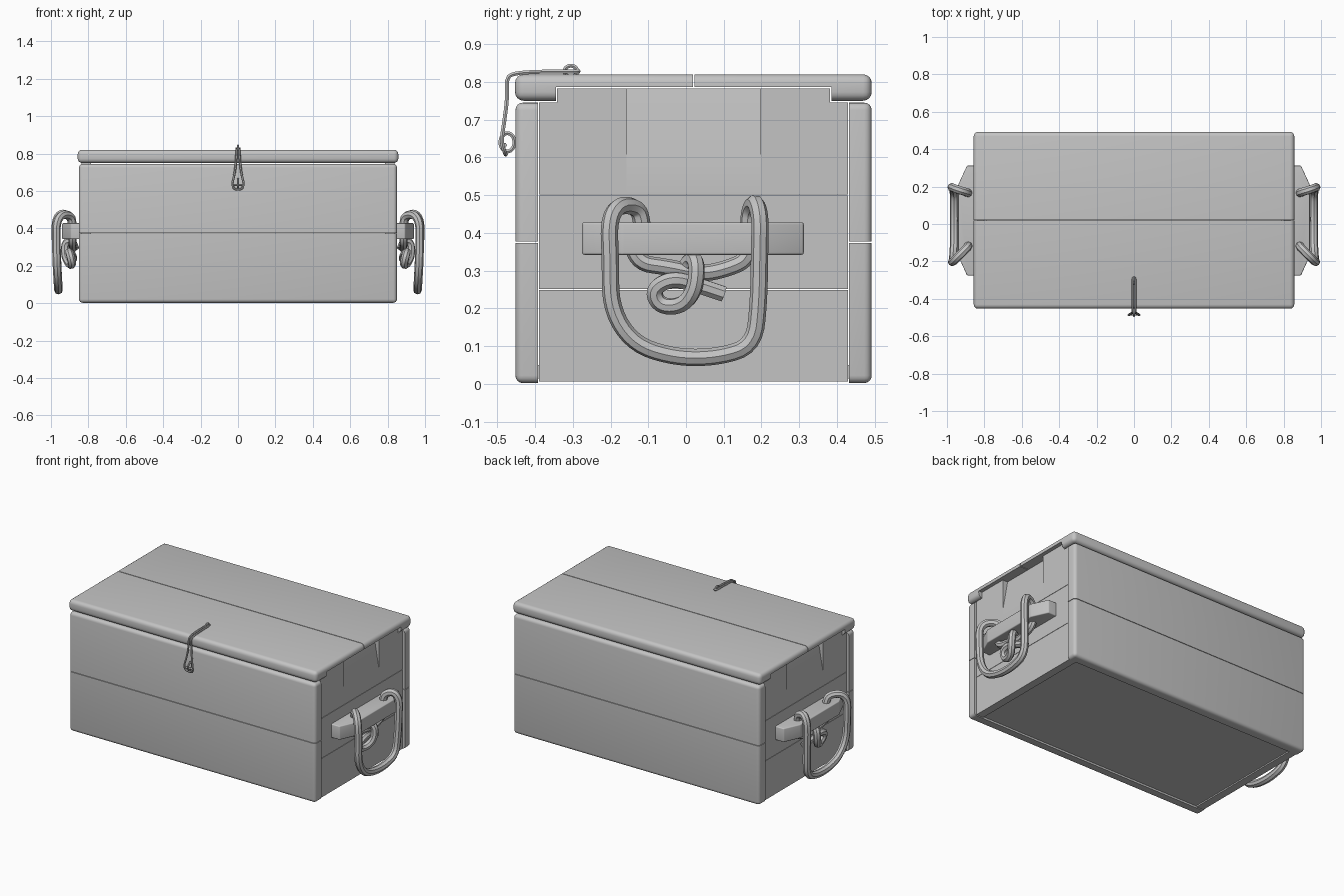
import bpy, bmesh, math
from mathutils import Vector

if "Cube" in bpy.data.objects:
    bpy.data.objects.remove(bpy.data.objects["Cube"])

grey = bpy.data.materials.new("weathered grey")
grey.diffuse_color = (0.55, 0.55, 0.55, 1)
grey.use_nodes = True
grey.node_tree.nodes["Principled BSDF"].inputs["Base Color"].default_value = grey.diffuse_color


def prism(name, profile, axis, lo, hi, rounded=None, width=0.02):
    """Extrude a 2D profile along x, y or z; round the edges chosen by a rule."""
    def place(p, t):
        return {"x": (t, p[0], p[1]), "y": (p[0], t, p[1]), "z": (p[0], p[1], t)}[axis]
    bm = bmesh.new()
    a = [bm.verts.new(place(p, lo)) for p in profile]
    b = [bm.verts.new(place(p, hi)) for p in profile]
    bm.faces.new(a)
    bm.faces.new(b)
    n = len(profile)
    for i in range(n):
        j = (i + 1) % n
        bm.faces.new((a[i], a[j], b[j], b[i]))
    bmesh.ops.recalc_face_normals(bm, faces=bm.faces)
    if rounded:
        edges = [e for e in bm.edges if rounded((e.verts[0].co + e.verts[1].co) / 2)]
        bmesh.ops.bevel(bm, geom=edges, offset=width, segments=4, profile=0.5,
                        affect="EDGES", clamp_overlap=True)
        bmesh.ops.recalc_face_normals(bm, faces=bm.faces)
    me = bpy.data.meshes.new(name)
    bm.to_mesh(me)
    bm.free()
    me.materials.append(grey)
    ob = bpy.data.objects.new(name, me)
    bpy.context.collection.objects.link(ob)
    return ob


def rect(a0, a1, b0, b1):
    return [(a0, b0), (a1, b0), (a1, b1), (a0, b1)]


def tube(name, points, radius, cyclic=False, sides=2):
    """Round rope or wire along a smooth path, turned into a mesh."""
    cu = bpy.data.curves.new(name, "CURVE")
    cu.dimensions = "3D"
    cu.bevel_depth = radius
    cu.bevel_resolution = sides
    cu.use_fill_caps = True
    sp = cu.splines.new("NURBS")
    sp.points.add(len(points) - 1)
    for q, p in zip(sp.points, points):
        q.co = (*p, 1)
    sp.order_u = 3
    sp.use_endpoint_u = not cyclic
    sp.use_cyclic_u = cyclic
    sp.resolution_u = 5
    cu.materials.append(grey)
    ob = bpy.data.objects.new(name, cu)
    bpy.context.collection.objects.link(ob)
    bpy.ops.object.select_all(action="DESELECT")
    ob.select_set(True)
    bpy.context.view_layer.objects.active = ob
    bpy.ops.object.convert(target="MESH")
    return ob


def near(a, b):
    return abs(a - b) < 0.002


# Lid: two boards with the underside notched to sit over the end panels
L = 0.857
front_lid = [(-0.453, 0.75), (-0.345, 0.75), (-0.345, 0.787),
             (0.018, 0.787), (0.018, 0.82), (-0.453, 0.82)]
back_lid = [(0.022, 0.787), (0.385, 0.787), (0.385, 0.75),
            (0.492, 0.75), (0.492, 0.82), (0.022, 0.82)]
for name, prof, edge in (("lid_front_board", front_lid, -0.453),
                         ("lid_back_board", back_lid, 0.492)):
    prism(name, prof, "x", -L, L, lambda m, e=edge: near(m.y, e) or
          (near(abs(m.x), L) and (near(m.z, 0.82) or near(m.z, 0.75))), 0.023)

# Front and back walls: two stacked boards each
W = 0.85
for side, y_out, y_in in (("front", -0.452, -0.392), ("back", 0.492, 0.432)):
    for part, z0, z1, rim in (("lower", 0.002, 0.3735, 0.002), ("upper", 0.3765, 0.745, 0.745)):
        prism(f"{side}_{part}_board", rect(min(y_out, y_in), max(y_out, y_in), z0, z1),
              "x", -W, W,
              lambda m, y=y_out, r=rim: (near(m.y, y) and (near(m.z, r) or near(abs(m.x), W)))
              or (near(abs(m.x), W) and near(m.z, r)), 0.02)

# Floor, slightly raised above the rim
prism("floor_panel", rect(-0.79, 0.79, -0.393, 0.433), "z", 0.014, 0.05)

for s, side in ((1, "right"), (-1, "left")):
    P, Q = 0.837 * s, 0.787 * s
    # End panel: two plain boards and a top board with a sloped finger scoop
    prism(side + "_end_lower_board", rect(-0.389, 0.429, 0.006, 0.249), "x", Q, P)
    prism(side + "_end_middle_board", rect(-0.389, 0.429, 0.251, 0.499), "x", Q, P)
    prism(side + "_end_top_front", [(-0.389, 0.501), (-0.157, 0.501), (-0.157, 0.783),
          (-0.342, 0.783), (-0.342, 0.745), (-0.389, 0.745)], "x", Q, P)
    prism(side + "_end_top_back", [(0.197, 0.501), (0.429, 0.501), (0.429, 0.745),
          (0.382, 0.745), (0.382, 0.783), (0.197, 0.783)], "x", Q, P)
    prism(side + "_end_scoop", [(Q, 0.501), (P, 0.501), (P, 0.585),
          (P - 0.035 * s, 0.783), (Q, 0.783)], "y", -0.157, 0.197)

    # Handle cleat with tapered ends
    cleat = [(0.83, -0.275), (0.893, -0.275), (0.94, -0.17),
             (0.94, 0.21), (0.893, 0.312), (0.83, 0.312)]
    prism(side + "_handle_cleat", [(x * s, y) for x, y in cleat], "z", 0.342, 0.428,
          lambda m: abs(m.x) > 0.86, 0.006)

    # Rope loop hanging over the cleat and threaded down through it
    loop = [(0.885, -0.11, 0.35), (0.885, -0.115, 0.43), (0.895, -0.13, 0.47),
            (0.945, -0.18, 0.475), (0.972, -0.205, 0.43), (0.972, -0.2, 0.33),
            (0.968, -0.2, 0.20), (0.962, -0.14, 0.105), (0.96, -0.03, 0.07),
            (0.96, 0.08, 0.07), (0.962, 0.18, 0.10), (0.968, 0.193, 0.22),
            (0.974, 0.195, 0.36), (0.974, 0.197, 0.44), (0.945, 0.185, 0.485),
            (0.895, 0.17, 0.465), (0.885, 0.165, 0.42), (0.885, 0.165, 0.35)]
    tube(side + "_handle_rope", [(x * s, y, z) for x, y, z in loop], 0.023)

    # Knot below the cleat: crossing strand and the tied loop with a free end
    strand = [(0.885, -0.14, 0.36), (0.885, -0.13, 0.32), (0.885, -0.05, 0.31),
              (0.88, 0.04, 0.29), (0.885, 0.11, 0.305), (0.885, 0.165, 0.33), (0.885, 0.165, 0.36)]
    tube(side + "_rope_strand", [(x * s, y, z) for x, y, z in strand], 0.022)
    knot = [(0.87, -0.01, 0.29), (0.885, 0.01, 0.335), (0.925, 0.03, 0.325),
            (0.925, 0.025, 0.25), (0.90, -0.01, 0.205), (0.885, -0.07, 0.205),
            (0.895, -0.09, 0.25), (0.905, -0.04, 0.28), (0.89, 0.02, 0.265), (0.88, 0.1, 0.238)]
    tube(side + "_rope_knot", [(x * s, y, z) for x, y, z in knot], 0.022)

# Latch: a wire hook bent over the lid edge, closed into a teardrop at the front
half = [(0.008, -0.285, 0.828), (0.008, -0.36, 0.828), (0.008, -0.455, 0.824),
        (0.008, -0.476, 0.81), (0.01, -0.473, 0.76), (0.018, -0.482, 0.69),
        (0.032, -0.49, 0.64), (0.022, -0.478, 0.608)]
tube("latch_wire", half + [(-x, y, z) for x, y, z in reversed(half)], 0.006, True, 1)


def ring(name, y, z, ry, rz, r):
    pts = [(0, y + ry * math.cos(t * math.pi / 4), z + rz * math.sin(t * math.pi / 4))
           for t in range(8)]
    tube(name, pts, r, True, 1)


# Staples holding the latch, with a small locking peg
ring("lid_staple", -0.305, 0.828, 0.018, 0.016, 0.006)
ring("front_staple", -0.473, 0.64, 0.02, 0.026, 0.006)
tube("latch_peg", [(-0.022, -0.481, 0.632), (0, -0.483, 0.632), (0.022, -0.481, 0.632)], 0.007, False, 1)

# Smooth shading on rounded parts, sharp elsewhere
bpy.ops.object.select_all(action="SELECT")
bpy.context.view_layer.objects.active = bpy.context.scene.objects["floor_panel"]
bpy.ops.object.shade_smooth_by_angle(angle=math.radians(40))
